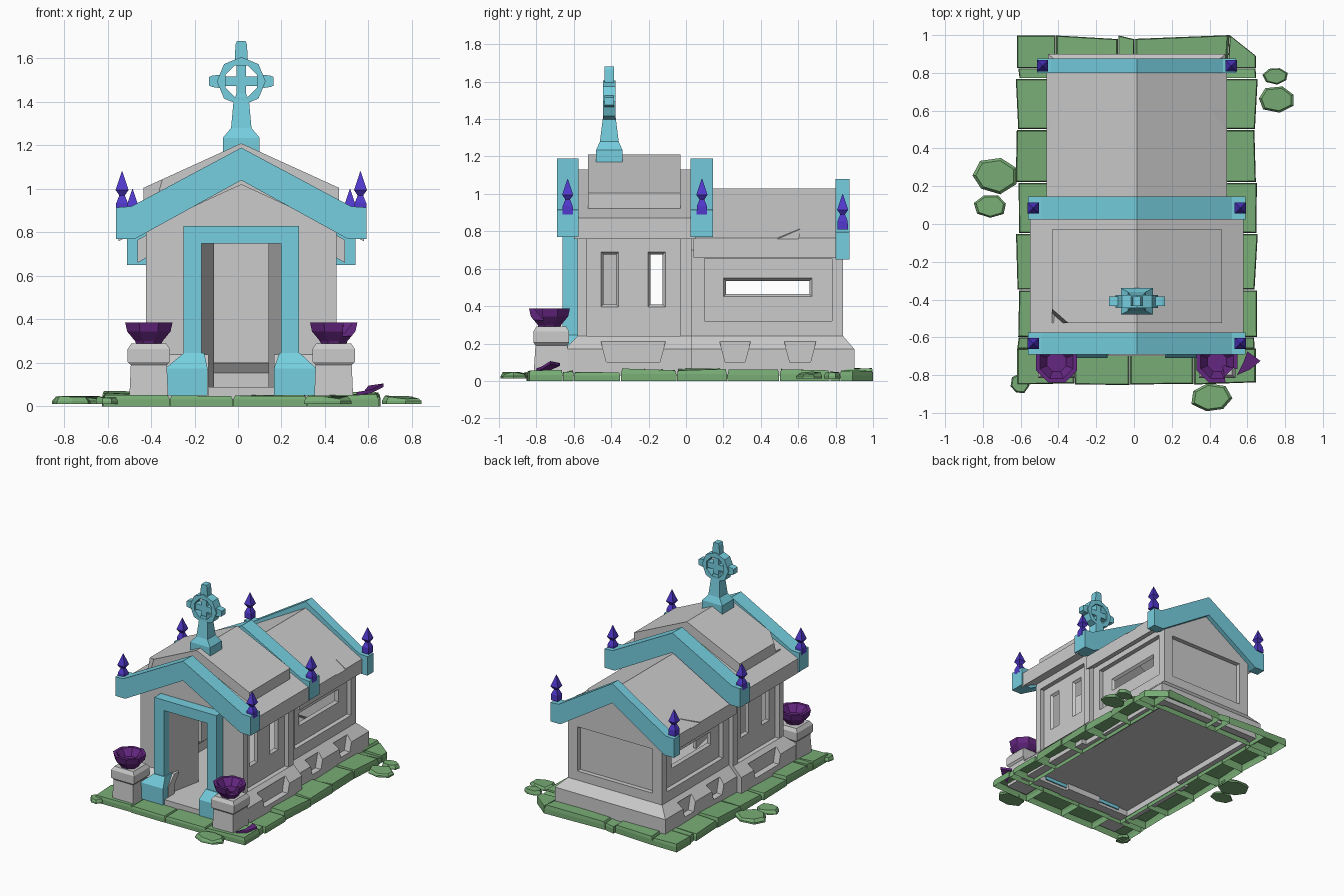
import bpy, bmesh, math, random
from mathutils import Vector

if "Cube" in bpy.data.objects:
    bpy.data.objects.remove(bpy.data.objects["Cube"])
random.seed(4)

def material(name, c):
    m = bpy.data.materials.new(name)
    m.diffuse_color = (*c, 1)
    m.use_nodes = True
    m.node_tree.nodes["Principled BSDF"].inputs["Base Color"].default_value = m.diffuse_color
    return m
CYAN = material("trim_blue", (0.18, 0.62, 0.74))
GREEN = material("paving_green", (0.19, 0.42, 0.18))
PURPLE = material("urn_purple", (0.13, 0.02, 0.22))
INDIGO = material("finial_indigo", (0.08, 0.04, 0.6))

def loft(name, rings, mat=None, open_start=False):
    """Flat-faced solid through rings of equal point count."""
    bm = bmesh.new()
    vs = [[bm.verts.new(p) for p in r] for r in rings]
    n = len(vs[0])
    for a, b in zip(vs, vs[1:]):
        for i in range(n):
            bm.faces.new((a[i], a[(i+1) % n], b[(i+1) % n], b[i]))
    first = bm.faces.new(vs[0]); bm.faces.new(vs[-1])
    bmesh.ops.recalc_face_normals(bm, faces=bm.faces)
    if open_start: bm.faces.remove(first)
    me = bpy.data.meshes.new(name)
    bm.to_mesh(me); bm.free()
    ob = bpy.data.objects.new(name, me)
    bpy.context.collection.objects.link(ob)
    if mat: me.materials.append(mat)
    return ob

def rect(x0, x1, y0, y1, z):
    return [(x0, y0, z), (x1, y0, z), (x1, y1, z), (x0, y1, z)]
def box(name, x0, x1, y0, y1, z0, z1, mat=None):
    return loft(name, [rect(x0, x1, y0, y1, z0), rect(x0, x1, y0, y1, z1)], mat)
def side(x, y0, y1, z0, z1):
    return [(x, y0, z0), (x, y1, z0), (x, y1, z1), (x, y0, z1)]
def prism(name, pts, y0, y1, mat=None):
    return loft(name, [[(x, y, z) for x, z in pts] for y in (y0, y1)], mat)
def mirrored(half):
    """Right-hand outline plus its mirror; points on x=0 are not doubled."""
    return half + [(-x, z) for x, z in reversed(half) if x > 1e-6]
def ngon(n, r, z, cx=0, cy=0, turn=0):
    return [(cx + r*math.cos(turn + math.tau*i/n), cy + r*math.sin(turn + math.tau*i/n), z) for i in range(n)]

def cut(ob, cutters):
    for c in cutters:
        m = ob.modifiers.new("cut", 'BOOLEAN')
        m.operation, m.solver, m.object = 'DIFFERENCE', 'EXACT', c
        c.hide_render = True
    dg = bpy.context.evaluated_depsgraph_get()
    me = bpy.data.meshes.new_from_object(ob.evaluated_get(dg))
    ob.modifiers.clear()
    ob.data = me
    for c in cutters:
        bpy.data.objects.remove(c)

T = 0.055         # wall thickness
REC = 0.035       # depth of the recessed wall panels

def section(tag, w, y0, y1, py0, py1, eave, apex, panel, windows, notches, iy0, iy1):
    """Plinth and hollow gabled walls with recessed panels, windows and notches."""
    house = [(w, .2), (w, eave), (0, apex), (-w, eave), (-w, .2)]
    wi = w - T
    inner = [(wi, 0), (wi, eave-.02), (0, apex-.05), (-wi, eave-.02), (-wi, 0)]
    walls = prism(tag + "_walls", house, y0, y1)
    cs = [prism("c", inner, iy0, iy1)]
    for s in (1, -1):
        xo, xp, xi = s*(w+.05), s*(w-REC), s*(wi-.01)
        cs.append(loft("c", [side(xp, *panel), side(xo, *panel)]))
        for a, b, c, d in windows:
            e = .022
            cs.append(loft("c", [side(xi, a+e, b-e, c+e, d-e), side(xp+s*.001, a, b, c, d)]))
    plinth = loft(tag + "_plinth", [rect(-w-.07, w+.07, py0, py1, .03), rect(-w-.07, w+.07, py0, py1, .17),
                                    rect(-w, w, y0, y1, .24)])
    # thin shell: the hollow follows the plinth's sloped shoulder
    ps = [loft("c", [rect(-wi-d, wi+d, iy0-d, iy1+d, z) for d, z in ((.055, -.1), (.055, .155), (0, .225), (0, .4))])]
    for a, b in notches:
        for s in (1, -1):
            ps.append(loft("c", [[(s*x, a, .212), (s*x, b, .212), (s*x, b-.03, .10), (s*x, a+.03, .10)]
                                 for x in (w+.022, w+.2)]))
    return walls, cs, plinth, ps

# front hall with doorway
walls, cs, plinth, ps = section("front", .437, -.58, .03, -.65, .03, .82, 1.06, (-.53, -.03, .24, .76),
    [(-.455, -.36, .395, .69), (-.205, -.11, .395, .69)], [(-.455, -.11)], -.525, .2)
cut(walls, cs + [box("c", -.182, .182, -.7, -.4, .1, .75)])
cut(plinth, ps + [box("c", -.15, .15, -.8, -.4, .09, .5)])
# rear hall with back panel
walls, cs, plinth, ps = section("rear", .40, .03, .84, .03, .90, .70, .97, (.10, .78, .32, .655),
    [(.20, .675, .45, .55)], [(.18, .345), (.525, .695)], -.1, .785)
cut(walls, cs + [box("c", -.32, .32, .84-REC, 1, .31, .65)])
cut(plinth, ps)
# interior floor
box("front_floor", -.45, .45, -.60, .03, .075, .09)
box("rear_floor", -.42, .42, .03, .85, .075, .09)

# splayed door jambs
for s in (1, -1):
    loft("door_jamb", [[(s*.182, -.6, z), (s*.20, -.6, z), (s*.145, -.32, z), (s*.125, -.32, z)] for z in (.09, .76)])

# roofs
prism("front_roof", mirrored([(.565, .76), (.565, .87), (0, 1.13)])[:5] + [(0, 1.02)], -.60, .05)
slab = prism("front_roof_panel", mirrored([(.45, .88), (.45, 1.005), (0, 1.21)])[:5] + [(0, 1.08)], -.525, -.03)
chip = box("c", -.08, .08, -.08, .08, -.08, .08)
chip.location, chip.rotation_euler = (-.465, -.545, 1.02), (.3, .2, math.radians(45))
bpy.context.view_layer.update()
cut(slab, [chip])
rear = prism("rear_roof", mirrored([(.478, .66), (.478, .765), (0, 1.03)])[:5] + [(0, .93)], .04, .82)
chips = []
for s in (1, -1):    # shallow wedge chips in the rear eaves
    chips.append(loft("c", [[(s*.50, .46, z), (s*.50, .60, z), (s*.39, .61, z + .066)] for z in (.745, .95)]))
cut(rear, chips)

# gable trims with finials
def gable_trim(name, w, ze, rise, y0, y1, fx, lift=0):
    outline = [(w, ze), (w, ze+.145), (w-.07, ze+.15), (0, ze+rise), (-w+.07, ze+.15),
               (-w, ze+.145), (-w, ze), (-w+.085, ze), (0, ze+rise-.15), (w-.085, ze)]
    prism(name, outline, y0, y1, CYAN)
    for s in (1, -1):
        loft("finial", [ngon(4, r, ze+z+lift, s*fx, (y0+y1)/2, math.pi/4) for r, z in
             ((.04, .12), (.038, .165), (.018, .20), (.042, .225), (.002, .31))], INDIGO)
gable_trim("front_gable_trim", .575, .77, .42, -.69, -.575, .548)
gable_trim("middle_gable_trim", .575, .77, .42, .025, .145, .548)
gable_trim("rear_gable_trim", .525, .65, .43, .80, .875, .50, .04)

# door frame
prism("door_frame", [(.265, .2), (.265, .83), (-.265, .83), (-.265, .2), (-.182, .2), (-.182, .75), (.182, .75), (.182, .2)],
      -.66, -.57, CYAN)
for s in (1, -1):
    loft("door_frame_foot", [rect(s*.25-.1, s*.25+.095, -.71, -.57, .05), rect(s*.25-.1, s*.25+.095, -.71, -.57, .175),
                             rect(s*.22-.045, s*.22+.05, -.665, -.57, .245)], CYAN)
box("threshold", -.15, .15, -.70, -.55, .03, .09)

# ringed roof cross
CY, CZ = -.41, 1.495
loft("cross_base", [rect(-a, a, CY-b, CY+b, z) for a, b, z in
     ((.085, .07, 1.17), (.085, .07, 1.235), (.047, .05, 1.28), (.036, .035, 1.40), (.022, .03, 1.44))], CYAN)
ring = prism("cross_ring", [(x, CZ+z) for x, z, _ in ngon(8, .112, 0)], CY-.034, CY+.034, CYAN)
cut(ring, [prism("c", [(x, CZ+z) for x, z, _ in ngon(8, .078, 0, turn=math.pi/8)], CY-.1, CY+.1)])
for k in range(4):
    c, s = round(math.cos(k*math.pi/2)), round(math.sin(k*math.pi/2))
    end = .185 if k == 1 else .148
    arm = [(0, -.022), (.07, -.022), (.105, -.03), (end-.015, -.026), (end, -.02)]
    arm += [(a, -b) for a, b in reversed(arm)]
    prism("cross_arm", [(a*c - b*s, CZ + a*s + b*c) for a, b in arm], CY-.025, CY+.025, CYAN)

# pedestals and urns, the right urn broken
for s in (1, -1):
    ux, uy = s*.425, -.73
    loft("pedestal", [rect(ux-a, ux+a, uy-b, uy+b+.02, z) for a, b, z in
         ((.09, .085, .03), (.083, .075, .19), (.097, .085, .205), (.097, .085, .265), (.08, .07, .29))])
    urn = loft("urn", [ngon(8, r, z, ux, uy, math.pi/8) for r, z in
         ((.06, .28), (.068, .30), (.108, .345), (.118, .387), (.094, .387), (.055, .335))], PURPLE)
    if s == 1:
        cut(urn, [loft("c", [[(ux+.03, uy-.02, z), (ux+.06, uy-.2, z), (ux+.2, uy-.06, z)] for z in (.325, .5)])])
loft("urn_shard", [[(.53, -.80, z), (.60, -.77, z+.012), (.655, -.725, z+.04), (.585, -.675, z+.03), (.565, -.73, z+.005)]
                   for z in (.05, .066)], PURPLE)

# paving slabs around the plinth, hollow underneath
def paving(name, pts, top, bottom=0.0, inset=.95, hollow=True):
    c = sum((Vector(p) for p in pts), Vector((0, 0))) / len(pts)
    t = [c + (Vector(p) - c)*inset for p in pts]
    loft(name, [[(p[0], p[1], bottom) for p in pts], [(p[0], p[1], top*.6) for p in pts],
                [(p.x, p.y, top + random.uniform(-.008, .008)) for p in t]], GREEN, hollow)
def jit(): return random.uniform(-.012, .012)
ys = [-.66, -.60, -.35, -.05, .22, .50, .77, .825]
for s in (1, -1):
    for a, b in zip(ys, ys[1:]):
        paving("side_slab", [(s*.44, a+.002), (s*(.63+jit()), a+.002), (s*(.63+jit()), b-.002), (s*.44, b-.002)],
               random.uniform(.045, .065))
for a, b in ((-.635, -.33), (-.328, -.04), (-.036, .30), (.302, .63)):
    paving("front_slab", [(a, -.85), (b, -.85+jit()), (b, -.66), (a, -.66)], .055)
for a, b in ((-.635, -.43), (-.427, -.10), (-.097, -.015)):
    paving("back_slab", [(a, .825), (b, .825), (b, .985+jit()), (a, .998)], random.uniform(.055, .07))
paving("back_slab", [(-.012, .825), (.48, .825), (.49, 1.0), (-.012, .98)], .06)
paving("back_corner_slab", [(.482, .825), (.63, .825), (.63, .89), (.492, 1.0)], .05)

# loose stones
for x, y, rx, ry in ((.735, .785, .068, .045), (.74, .66, .1, .068), (-.75, .255, .125, .095),
                     (-.775, .095, .087, .063), (-.62, -.845, .05, .055), (.395, -.92, .11, .078)):
    pts = []
    for px, py, _ in ngon(7, 1, 0, turn=x*9):
        k = random.uniform(.93, 1.06)
        pts.append((x + px*rx*k, y + py*ry*k))
    paving("loose_stone", pts, .042, .012, .85, False)

# centre of the building sits slightly right of the origin
for ob in bpy.data.objects:
    ob.location.x += .015
